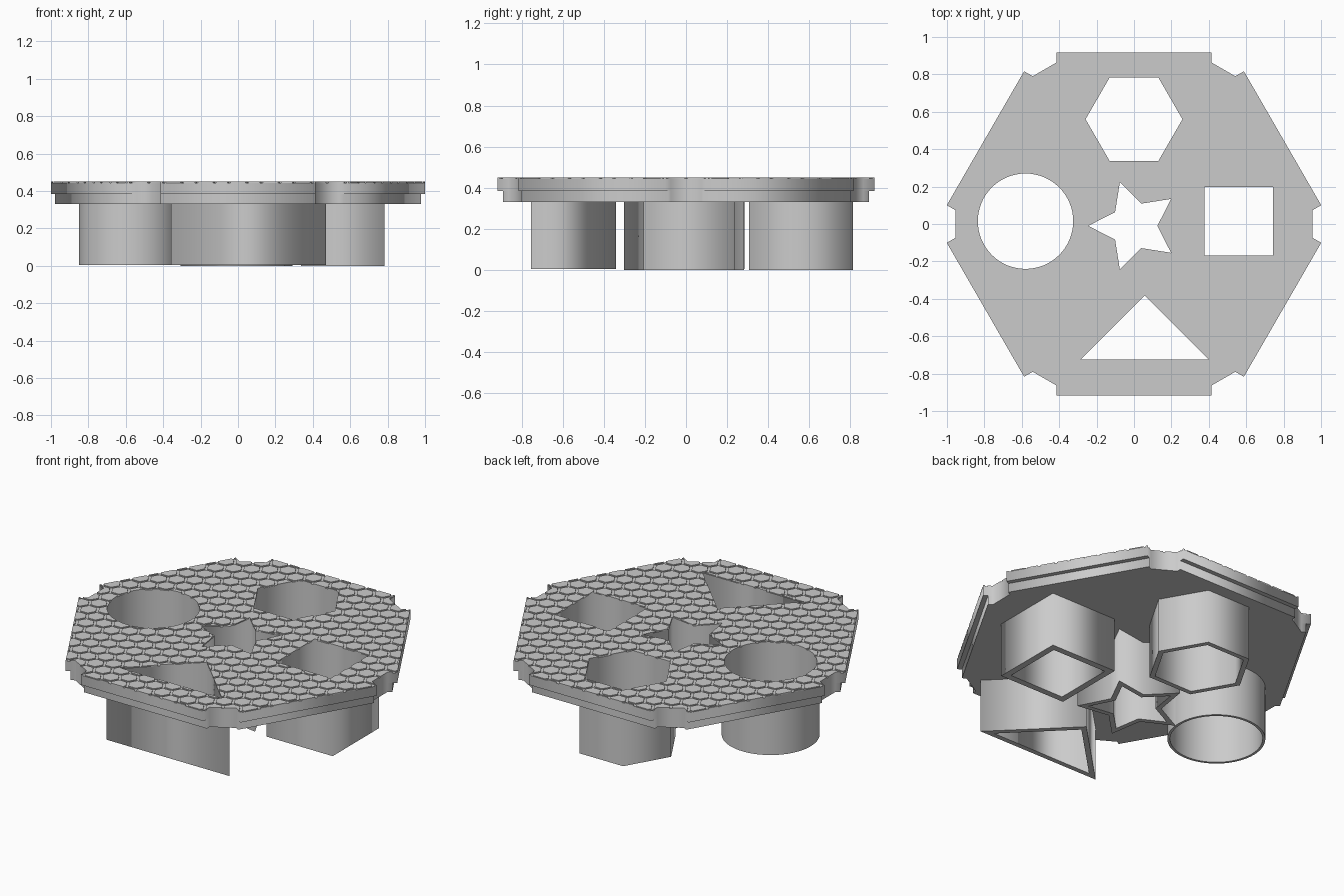
import bpy
import bmesh
from math import cos, sin, pi, radians, sqrt
from mathutils import Matrix, Vector

if "Cube" in bpy.data.objects:
    bpy.data.objects.remove(bpy.data.objects["Cube"])

grey = bpy.data.materials.new("light_grey")
grey.use_nodes = True
colour = (0.6, 0.6, 0.6, 1)
grey.diffuse_color = colour
grey.node_tree.nodes["Principled BSDF"].inputs["Base Color"].default_value = colour

BOTTOM, STEP, FLOOR, TOP = 0.33, 0.385, 0.444, 0.45


def add_object(name, mesh):
    mesh.materials.clear()
    mesh.materials.append(grey)
    ob = bpy.data.objects.new(name, mesh)
    bpy.context.scene.collection.objects.link(ob)
    return ob


def extrude(name, loops, z0, z1):
    """Solid slab from an outline followed by its holes."""
    curve = bpy.data.curves.new(name, 'CURVE')
    curve.dimensions = '2D'
    curve.fill_mode = 'BOTH'
    curve.extrude = (z1 - z0) / 2
    for pts in loops:
        sp = curve.splines.new('POLY')
        sp.points.add(len(pts) - 1)
        for p, (x, y) in zip(sp.points, pts):
            p.co = (x, y, 0, 1)
        sp.use_cyclic_u = True
    temp = bpy.data.objects.new("temp", curve)
    bpy.context.scene.collection.objects.link(temp)
    bpy.context.view_layer.update()
    deps = bpy.context.evaluated_depsgraph_get()
    mesh = bpy.data.meshes.new_from_object(temp.evaluated_get(deps))
    bpy.data.objects.remove(temp)
    bm = bmesh.new()
    bm.from_mesh(mesh)
    bmesh.ops.remove_doubles(bm, verts=bm.verts, dist=1e-5)
    bmesh.ops.recalc_face_normals(bm, faces=bm.faces)
    bmesh.ops.translate(bm, verts=bm.verts, vec=(0, 0, (z0 + z1) / 2))
    bm.to_mesh(mesh)
    bm.free()
    mesh.name = name
    return add_object(name, mesh)


def ring(cx, cy, radii, n, turn=0):
    """Regular polygon, or a star when two radii alternate."""
    return [(cx + radii[i % len(radii)] * cos(turn + 2 * pi * i / n),
             cy + radii[i % len(radii)] * sin(turn + 2 * pi * i / n)) for i in range(n)]


def plate_outline(inset):
    """Hexagon with a notch at each corner."""
    c, s = cos(pi / 6), sin(pi / 6)
    arm = 0.053 - inset
    corner = [(0.955 + arm * c, -0.074 - arm * s), (0.955, -0.074),
              (0.955, 0.074), (0.955 + arm * c, 0.074 + arm * s)]
    pts = []
    for k in range(6):
        a = k * pi / 3
        pts += [(x * cos(a) - y * sin(a), x * sin(a) + y * cos(a)) for x, y in corner]
    return pts


def triangle(offset):
    """Right-angled triangle grown evenly on all sides."""
    w = 0.342 + offset * (1 + sqrt(2))
    base = -0.725 - offset
    return [(0.057 - w, base), (0.057 + w, base), (0.057, base + w)]


# Sorting holes: name, inner loop, outer loop, foot height
shapes = [
    ("round_chute", ring(-0.58, 0.015, [0.255], 64), ring(-0.58, 0.015, [0.27], 64), 0.005),
    ("hexagon_chute", ring(0, 0.56, [0.259], 6), ring(0, 0.56, [0.292], 6), 0),
    ("square_chute", ring(0.56, 0.015, [0.2595], 4, pi / 4),
     ring(0.56, 0.015, [0.314], 4, pi / 4), 0),
    ("star_chute", ring(0, -0.01, [0.245, 0.125], 10, pi),
     ring(0, -0.01, [0.307, 0.157], 10, pi), 0),
    ("triangle_chute", triangle(0), triangle(0.03), 0.005),
]
holes = [s[1] for s in shapes]

# Chutes under the plate
for name, inner, outer, foot in shapes:
    tube = extrude(name, [outer, inner], foot, BOTTOM)
    if name == "round_chute":
        bpy.context.view_layer.objects.active = tube
        tube.select_set(True)
        bpy.ops.object.shade_smooth_by_angle(angle=radians(30))
        tube.select_set(False)

# Stepped plate
extrude("plate_lower", [plate_outline(0.027)] + holes, BOTTOM, STEP)
extrude("plate_upper", [plate_outline(0)] + holes, STEP, FLOOR)

# Honeycomb tiles, trimmed to the plate and its holes
tread = extrude("honeycomb_tread", [plate_outline(0)] + holes, FLOOR, TOP)
pitch, gap = 0.1, 0.014
bm = bmesh.new()
for col in range(-13, 14):
    for row in range(-11, 12):
        x = col * pitch * sqrt(3) / 2
        y = (row + (col % 2) / 2) * pitch
        if x * x + y * y < 1.25:
            bmesh.ops.create_cone(bm, cap_ends=True, segments=6,
                                  radius1=(pitch - gap) / sqrt(3),
                                  radius2=(pitch - gap) / sqrt(3), depth=0.04,
                                  matrix=Matrix.Translation(Vector((x, y, TOP)))
                                  @ Matrix.Rotation(pi / 6, 4, 'Z'))
mesh = bpy.data.meshes.new("tile_cutter")
bm.to_mesh(mesh)
bm.free()
cutter = add_object("tile_cutter", mesh)
bpy.context.view_layer.update()
mod = tread.modifiers.new("trim", 'BOOLEAN')
mod.operation = 'INTERSECT'
mod.solver = 'EXACT'
mod.object = cutter
bpy.context.view_layer.update()
deps = bpy.context.evaluated_depsgraph_get()
trimmed = bpy.data.meshes.new_from_object(tread.evaluated_get(deps))
tread.modifiers.clear()
tread.data = trimmed
bpy.data.objects.remove(cutter)
